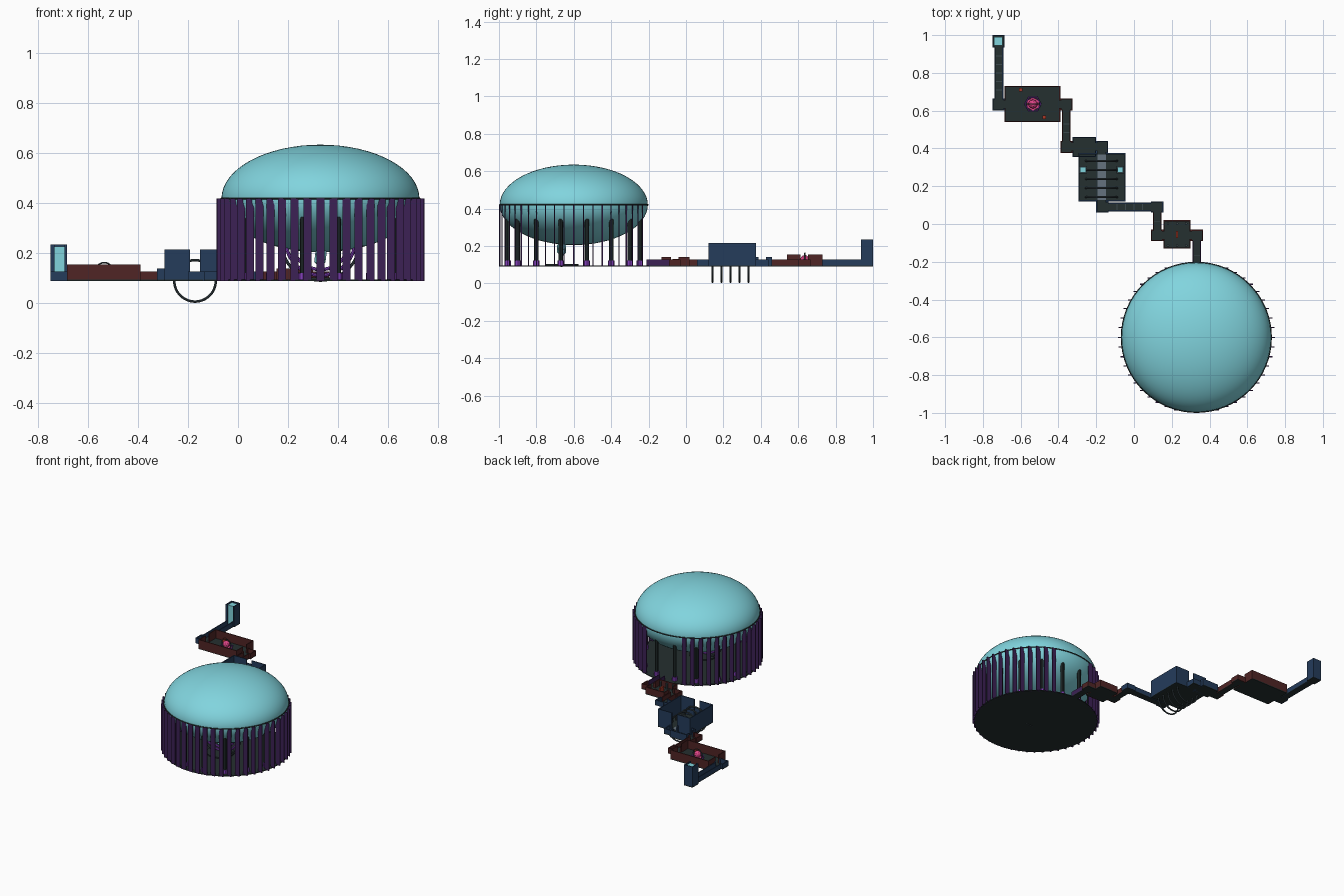
import bpy
from math import cos, sin, pi, radians

cube = bpy.data.objects.get("Cube")
if cube:
    bpy.data.objects.remove(cube)


def material(name, rgb):
    m = bpy.data.materials.new(name)
    m.use_nodes = True
    m.diffuse_color = (*rgb, 1)
    m.node_tree.nodes["Principled BSDF"].inputs["Base Color"].default_value = (*rgb, 1)
    return m


TEAL = material("pale_teal", (0.22, 0.66, 0.73))
PURPLE = material("dark_purple", (0.045, 0.015, 0.09))
BLUE = material("navy_blue", (0.018, 0.045, 0.105))
BROWN = material("red_brown", (0.08, 0.018, 0.018))
STONE = material("dark_stone", (0.018, 0.029, 0.029))
GREY = material("slate_grey", (0.045, 0.065, 0.075))
RUNNER = material("runner_grey", (0.13, 0.17, 0.21))
VIOLET = material("bright_violet", (0.23, 0.05, 0.5))
PINK = material("hot_pink", (0.75, 0.06, 0.25))
RED = material("ember_red", (0.4, 0.04, 0.02))

BASE = 0.09      # underside of every floor
FLOOR = 0.096    # walking level
WALL = 0.006     # wall thickness


def finish(name, mat, smooth=False):
    ob = bpy.context.object
    ob.name = name
    ob.data.materials.append(mat)
    if smooth:
        bpy.ops.object.shade_smooth_by_angle()
    return ob


def box(name, mat, x0, x1, y0, y1, z0, z1):
    bpy.ops.mesh.primitive_cube_add(
        size=1, location=((x0 + x1) / 2, (y0 + y1) / 2, (z0 + z1) / 2))
    bpy.context.object.scale = (x1 - x0, y1 - y0, z1 - z0)
    return finish(name, mat)


def block(name, mat, x, y, w, d, z0, z1):
    return box(name, mat, x - w / 2, x + w / 2, y - d / 2, y + d / 2, z0, z1)


def ring(name, mat, loc, radius, thick, upright=True, sides=48):
    bpy.ops.mesh.primitive_torus_add(
        location=loc, rotation=(pi / 2 if upright else 0, 0, 0),
        major_radius=radius, minor_radius=thick,
        major_segments=sides, minor_segments=8)
    return finish(name, mat, True)


def cylinder(name, mat, x, y, radius, z0, z1, sides=64):
    bpy.ops.mesh.primitive_cylinder_add(
        vertices=sides, radius=radius, depth=z1 - z0, location=(x, y, (z0 + z1) / 2))
    return finish(name, mat, True)


def room(name, mat, x0, x1, y0, y1, top, doors):
    """Open-topped room; doors maps a side to the centre of its doorway."""
    box(name + "_floor", STONE, x0, x1, y0, y1, BASE, FLOOR)
    for side in "NSEW":
        a, b = (x0, x1) if side in "NS" else (y0, y1)
        spans = [(a, b)]
        if side in doors:
            spans = [(a, doors[side] - 0.02), (doors[side] + 0.02, b)]
        for p, q in spans:
            if q - p < 0.004:
                continue
            rect = {"N": (p, q, y1 - WALL, y1), "S": (p, q, y0, y0 + WALL),
                    "E": (x1 - WALL, x1, p, q), "W": (x0, x0 + WALL, p, q)}[side]
            box(name + "_wall", mat, *rect, BASE, top)


def corridor(name, mat, x0, x1, y0, y1):
    """Narrow passage, open at both ends, with floor planks."""
    along_y = y1 - y0 > x1 - x0
    mid_x, mid_y = (x0 + x1) / 2, (y0 + y1) / 2
    doors = {"N": mid_x, "S": mid_x} if along_y else {"E": mid_y, "W": mid_y}
    room(name, mat, x0, x1, y0, y1, LOW, doors)
    length = max(x1 - x0, y1 - y0)
    for i in range(1, int(length / 0.045)):
        if along_y:
            block(name + "_plank", GREY, mid_x, y0 + i * 0.045, 0.032, 0.004, FLOOR, FLOOR + 0.003)
        else:
            block(name + "_plank", GREY, x0 + i * 0.045, mid_y, 0.004, 0.032, FLOOR, FLOOR + 0.003)


LOW = 0.127

# End tower with its glowing shaft
room("end_tower", BLUE, -0.75, -0.685, 0.935, 1.0, 0.235, {"S": -0.715})
block("tower_shaft", TEAL, -0.7175, 0.968, 0.045, 0.045, FLOOR, 0.228)
corridor("tower_corridor", BLUE, -0.738, -0.692, 0.665, 0.935)
room("tower_corner", BLUE, -0.75, -0.685, 0.60, 0.665, LOW, {"N": -0.715, "E": 0.633})

# Ritual room
room("ritual_room", BROWN, -0.685, -0.39, 0.54, 0.73, 0.155, {"W": 0.633, "E": 0.633})
cylinder("ritual_disc", PINK, -0.535, 0.635, 0.036, FLOOR, FLOOR + 0.008, 6)
ring("ritual_border", VIOLET, (-0.535, 0.635, 0.108), 0.042, 0.004, False, 6)
ring("ritual_arch", GREY, (-0.535, 0.635, 0.128), 0.035, 0.003)
bpy.ops.mesh.primitive_ico_sphere_add(subdivisions=2, radius=0.024, location=(-0.535, 0.635, 0.128))
finish("ritual_orb", PINK)
for x, y in ((-0.6, 0.71), (-0.475, 0.565)):
    block("ritual_ember", RED, x, y, 0.018, 0.018, FLOOR, 0.12)
room("ritual_corner", BROWN, -0.39, -0.325, 0.60, 0.665, LOW, {"W": 0.633, "S": -0.358})
corridor("ritual_corridor", BROWN, -0.381, -0.335, 0.44, 0.60)
room("lower_corner", BROWN, -0.39, -0.325, 0.375, 0.44, LOW, {"N": -0.358, "E": 0.408})

# Ribbed hall
room("antechamber", BLUE, -0.325, -0.2, 0.355, 0.46, 0.14, {"W": 0.408, "E": 0.408})
room("ribbed_corner", BLUE, -0.2, -0.137, 0.375, 0.44, LOW, {"W": 0.408, "S": -0.172})
room("ribbed_hall", BLUE, -0.295, -0.045, 0.12, 0.375, 0.215, {"N": -0.172, "S": -0.172})
block("hall_runner", RUNNER, -0.172, 0.2475, 0.045, 0.24, FLOOR, FLOOR + 0.004)
for i in range(5):
    ring("hall_rib", GREY, (-0.172, 0.142 + i * 0.048, 0.09), 0.083, 0.005)
for x in (-0.27, -0.072):
    block("hall_crystal", TEAL, x, 0.288, 0.03, 0.03, FLOOR, 0.14)
    block("crystal_plinth", GREY, x, 0.288, 0.04, 0.04, FLOOR, 0.105)

# Winding passage
room("passage_corner", BLUE, -0.2, -0.135, 0.06, 0.12, LOW, {"N": -0.172, "E": 0.09})
corridor("long_corridor", BLUE, -0.135, 0.09, 0.067, 0.113)
room("passage_corner", BLUE, 0.09, 0.155, 0.06, 0.12, LOW, {"W": 0.09, "S": 0.122})
corridor("short_corridor", BROWN, 0.1, 0.145, -0.03, 0.06)
room("passage_corner", BROWN, 0.09, 0.155, -0.09, -0.03, LOW, {"N": 0.122, "E": -0.06})

# Guard room with posts
room("guard_room", BROWN, 0.155, 0.3, -0.13, 0.02, 0.14, {"W": -0.06, "E": -0.06})
block("guard_brazier", RED, 0.228, -0.055, 0.012, 0.036, FLOOR, 0.13)
for x in (0.18, 0.228, 0.276):
    for y in (-0.113, 0.003):
        cylinder("guard_post", GREY, x, y, 0.007, FLOOR, 0.135, 8)
room("guard_corner", BROWN, 0.3, 0.365, -0.09, -0.03, LOW, {"W": -0.06, "S": 0.333})
corridor("domed_hall_entry", PURPLE, 0.31, 0.356, -0.21, -0.09)

# Domed hall
CX, CY, R = 0.33, -0.6, 0.4
cylinder("domed_hall_floor", STONE, CX, CY, R, BASE, FLOOR)
for i in range(48):
    a = radians(i * 7.5)
    if abs(i - 12) > 2:          # leave the doorway open
        block("wall_panel", PURPLE, CX + R * cos(a), CY + (R - 0.003) * sin(a),
              0.032, 0.006, BASE, 0.42)
ring("dome_rim", STONE, (CX, CY, 0.42), 0.396, 0.004, False, 64)
bpy.ops.mesh.primitive_uv_sphere_add(segments=64, ring_count=32, radius=1, location=(CX, CY, 0.42))
bpy.context.object.scale = (0.396, 0.396, 0.215)
finish("dome", TEAL, True)
for i in range(16):
    a = radians(11.25 + i * 22.5)
    x, y = CX + 0.36 * cos(a), CY + 0.36 * sin(a)
    cylinder("column", STONE, x, y, 0.012, FLOOR, 0.345, 8)
    cylinder("column_base", VIOLET, x, y, 0.017, FLOOR, 0.122, 8)

# Portal on its dais
PY = -0.665
cylinder("portal_dais", STONE, CX, PY, 0.09, FLOOR, 0.104, 32)
ring("portal_outer_ring", GREY, (CX, PY, 0.25), 0.158, 0.006)
for radius in (0.138, 0.115):
    ring("portal_inner_ring", VIOLET, (CX, PY, 0.25), radius, 0.007)
bpy.ops.mesh.primitive_ico_sphere_add(subdivisions=1, radius=1, location=(CX, PY, 0.185))
bpy.context.object.scale = (0.028, 0.028, 0.045)
finish("portal_crystal", TEAL)
